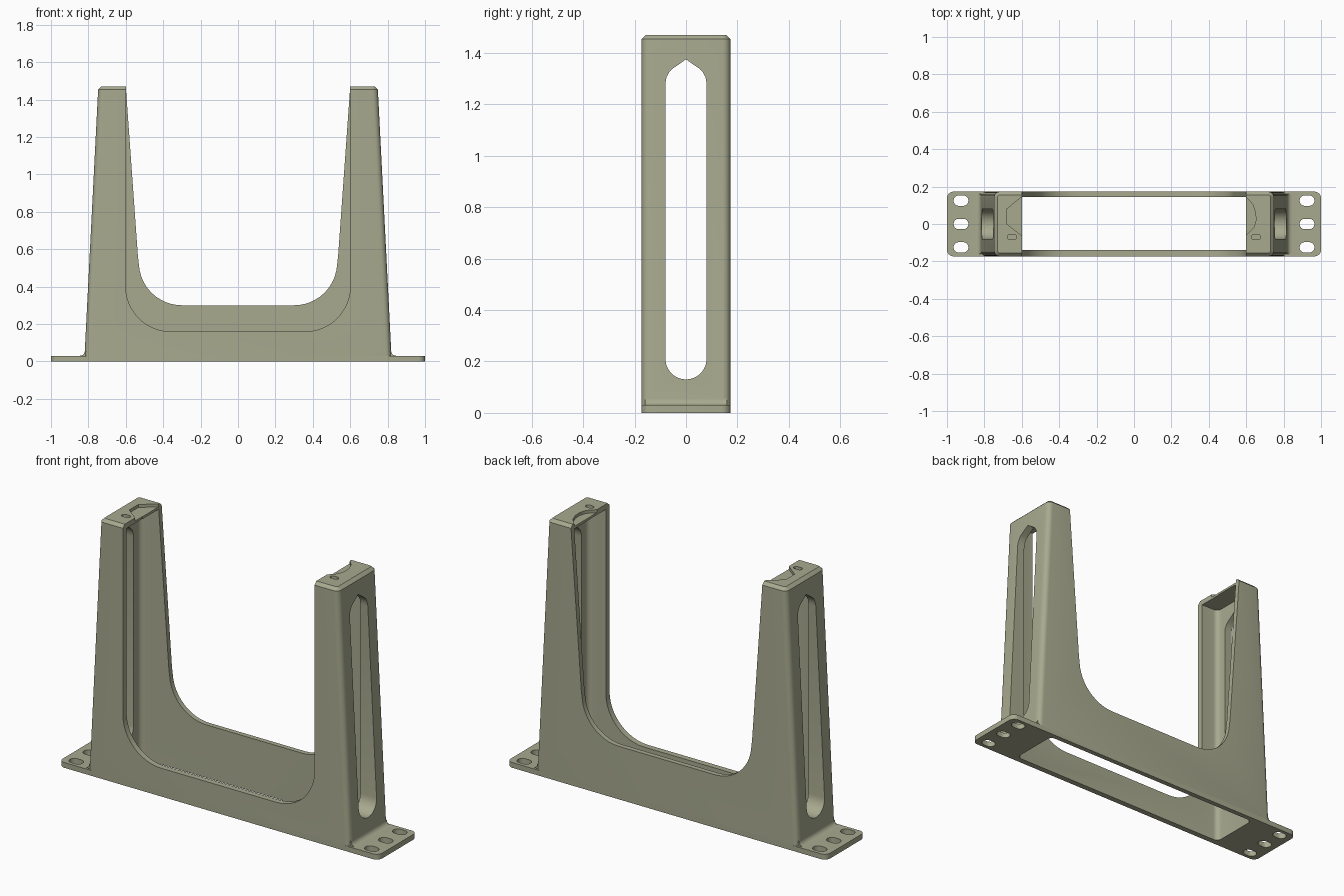
import bpy, bmesh, math
from mathutils import Vector

if "Cube" in bpy.data.objects:
    bpy.data.objects.remove(bpy.data.objects["Cube"])

mat = bpy.data.materials.new("khaki_grey")
mat.diffuse_color = (0.39, 0.40, 0.275, 1)
mat.use_nodes = True
mat.node_tree.nodes["Principled BSDF"].inputs["Base Color"].default_value = mat.diffuse_color


def prism(name, pts, axis, lo, hi):
    """Extrude a closed 2D outline along an axis."""
    def place(p, d):
        return {"x": (d, p[0], p[1]), "y": (p[0], d, p[1]), "z": (p[0], p[1], d)}[axis]
    bm = bmesh.new()
    a = [bm.verts.new(place(p, lo)) for p in pts]
    b = [bm.verts.new(place(p, hi)) for p in pts]
    n = len(pts)
    bm.faces.new(a)
    bm.faces.new(b[::-1])
    for i in range(n):
        bm.faces.new((a[i], b[i], b[(i + 1) % n], a[(i + 1) % n]))
    bmesh.ops.recalc_face_normals(bm, faces=bm.faces)
    me = bpy.data.meshes.new(name)
    bm.to_mesh(me)
    bm.free()
    ob = bpy.data.objects.new(name, me)
    bpy.context.collection.objects.link(ob)
    me.materials.append(mat)
    return ob


def arc(cx, cy, r, a0, a1, n=12):
    return [(cx + r * math.cos(math.radians(a0 + (a1 - a0) * i / n)),
             cy + r * math.sin(math.radians(a0 + (a1 - a0) * i / n))) for i in range(n + 1)]


def round_rect(x0, x1, y0, y1, r, n=6):
    return (arc(x1 - r, y1 - r, r, 0, 90, n) + arc(x0 + r, y1 - r, r, 90, 180, n)
            + arc(x0 + r, y0 + r, r, 180, 270, n) + arc(x1 - r, y0 + r, r, 270, 360, n))


def slot_shape(cx, cy, w, h):
    r, d = h / 2, (w - h) / 2
    return arc(cx + d, cy, r, -90, 90, 8) + arc(cx - d, cy, r, 90, 270, 8)


def combine(ob, other, op):
    m = ob.modifiers.new(op, "BOOLEAN")
    m.operation, m.object, m.solver = op, other, "EXACT"
    bpy.context.view_layer.objects.active = ob
    bpy.ops.object.modifier_apply(modifier=m.name)
    bpy.data.objects.remove(other, do_unlink=True)


def mirrored(half):
    return half + [(-x, z) for x, z in reversed(half)]


def bevel(ob, test, width, segs):
    bm = bmesh.new()
    bm.from_mesh(ob.data)
    edges = [e for e in bm.edges if test(e.verts[0].co, e.verts[1].co)]
    bmesh.ops.bevel(bm, geom=edges, offset=width, segments=segs, profile=0.5, affect="EDGES")
    bm.to_mesh(ob.data)
    bm.free()


Y, H = 0.173, 1.47

# Tapered outer block with rounded corners and chamfered top
body = prism("bracket", mirrored([(0.822, 0.0), (0.747, H)]), "y", -Y, Y)
bevel(body, lambda a, b: abs(a.z - b.z) > 1, 0.03, 5)
bevel(body, lambda a, b: min(a.z, b.z) > H - 0.001, 0.017, 1)

# Mounting flange and small coves at the foot of each leg
combine(body, prism("flange", round_rect(-1, 1, -Y, Y, 0.035), "z", 0, 0.03), "UNION")
for s in (-1, 1):
    cove = [(0.78, 0.02)] + [(0.845, 0.02)] + arc(0.845, 0.056, 0.026, 270, 180, 5) + [(0.78, 0.056)]
    combine(body, prism("cove", [(s * x, z) for x, z in cove], "y", -0.16, 0.16), "UNION")

# Hollow interior, open at the bottom
combine(body, prism("cavity", round_rect(-0.71, 0.71, -0.14, 0.145, 0.03), "z", -0.5, 1.44),
        "DIFFERENCE")

# Front opening: straight sides; back opening: tapered sides and higher sill
front = [(0.6, 2.0)] + arc(0.36, 0.40, 0.24, 0, -90)
back = [(0.6, 2.0), (0.6, H), (0.535, 0.56)] + arc(0.30, 0.53, 0.23, -4, -90)
combine(body, prism("front_opening", mirrored(front), "y", -0.5, 0.0), "DIFFERENCE")
combine(body, prism("back_opening", mirrored(back), "y", -0.001, 0.5), "DIFFERENCE")

# Long pointed slot through both side walls
half = [(0.08, 1.28), (0.076, 1.305), (0.065, 1.326), (0.05, 1.34), (0.012, 1.366), (0, 1.375)]
side = half + [(-y, z) for y, z in reversed(half[:-1])] + arc(0, 0.21, 0.08, 180, 360, 16)
combine(body, prism("side_slot", side, "x", -1.5, 1.5), "DIFFERENCE")

# Shallow wire recesses and small key slots in the leg tops
left = [(-0.59, 0.153), (-0.68, 0.08), (-0.68, 0.0), (-0.59, -0.07)]
right = [(0.59, 0.153), (0.635, 0.105), (0.65, 0.06), (0.652, 0.02), (0.64, -0.02), (0.59, -0.07)]
for pts in (left, right):
    combine(body, prism("recess", pts, "z", 1.453, 1.6), "DIFFERENCE")
for s in (-1, 1):
    combine(body, prism("key_slot", slot_shape(s * 0.652, -0.07, 0.05, 0.028), "z", 1.45, 1.6),
            "DIFFERENCE")
    # Mounting holes
    for y in (-0.125, 0, 0.125):
        combine(body, prism("hole", slot_shape(s * 0.925, y, 0.08, 0.056), "z", -0.2, 0.2),
                "DIFFERENCE")

# Smooth rounded parts while keeping crisp edges
bpy.ops.object.select_all(action="DESELECT")
body.select_set(True)
bpy.context.view_layer.objects.active = body
bpy.ops.object.shade_smooth_by_angle(angle=math.radians(30))
